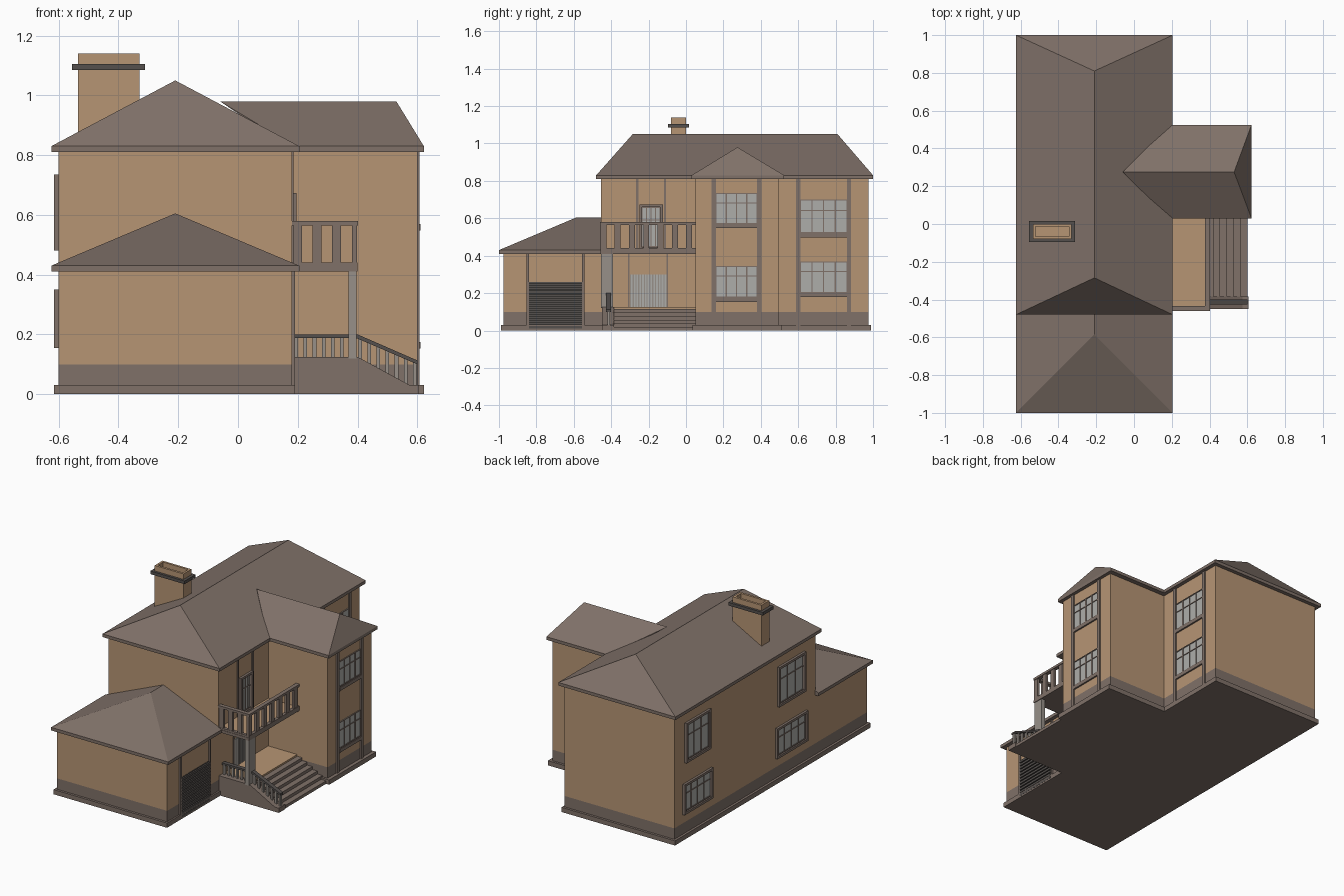
import bpy, bmesh
from mathutils import Vector

if "Cube" in bpy.data.objects:
    bpy.data.objects.remove(bpy.data.objects["Cube"])


def material(name, r, g, b):
    m = bpy.data.materials.new(name)
    m.diffuse_color = (r, g, b, 1)
    m.use_nodes = True
    m.node_tree.nodes["Principled BSDF"].inputs["Base Color"].default_value = m.diffuse_color
    return m


TAN = material("tan_wall", 0.47, 0.30, 0.175)
ROOF = material("brown_grey", 0.215, 0.165, 0.14)
STONE = material("light_stone", 0.31, 0.28, 0.25)
DARK = material("dark_grey", 0.09, 0.08, 0.075)
GLASS = material("pale_glass", 0.42, 0.42, 0.40)


def finish(name, bm, mat):
    bmesh.ops.recalc_face_normals(bm, faces=bm.faces)
    me = bpy.data.meshes.new(name)
    bm.to_mesh(me)
    bm.free()
    me.materials.append(mat)
    ob = bpy.data.objects.new(name, me)
    bpy.context.collection.objects.link(ob)
    return ob


def add_box(bm, x0, x1, y0, y1, z0, z1):
    vs = bmesh.ops.create_cube(bm, size=1)["verts"]
    bmesh.ops.scale(bm, vec=(x1 - x0, y1 - y0, z1 - z0), verts=vs)
    bmesh.ops.translate(bm, vec=((x0 + x1) / 2, (y0 + y1) / 2, (z0 + z1) / 2), verts=vs)


def boxes(name, mat, *items):
    bm = bmesh.new()
    for b in items:
        add_box(bm, *b)
    return finish(name, bm, mat)


def prism(name, mat, outline, y0, y1):
    """Extrude an x-z outline along y."""
    bm = bmesh.new()
    f = bm.faces.new([bm.verts.new((x, y0, z)) for x, z in outline])
    ext = bmesh.ops.extrude_face_region(bm, geom=[f])["geom"]
    bmesh.ops.translate(bm, vec=(0, y1 - y0, 0),
                        verts=[v for v in ext if isinstance(v, bmesh.types.BMVert)])
    return finish(name, bm, mat)


def hip_roof(name, x0, x1, y0, y1, z, ridge_a, ridge_b):
    """Eaves slab topped by slopes rising to the ridge line."""
    bm = bmesh.new()
    pts = [(x, y, h) for h in (z, z + 0.02)
           for x, y in ((x0, y0), (x1, y0), (x1, y1), (x0, y1))]
    for p in pts + [ridge_a, ridge_b]:
        bm.verts.new(p)
    bmesh.ops.convex_hull(bm, input=bm.verts)
    bmesh.ops.dissolve_limit(bm, angle_limit=0.01, verts=bm.verts, edges=bm.edges)
    return finish(name, bm, ROOF)


# Footprints: main block, side wing, garage, each with top of wall
rooms = {"main": (-0.6, 0.18, -0.455, 0.975, 0.815),
         "wing": (0.0, 0.6, 0.05, 0.495, 0.815),
         "garage": (-0.6, 0.18, -0.975, -0.455, 0.415)}
for n, (x0, x1, y0, y1, h) in rooms.items():
    boxes(n + "_walls", TAN, (x0, x1, y0, y1, 0.1, h))
    boxes(n + "_base_band", ROOF, (x0, x1, y0, y1, 0.03, 0.1))
boxes("plinth", ROOF, (-0.615, 0.19, -0.99, 0.99, 0, 0.03),
      (0.1, 0.622, 0.035, 0.51, 0, 0.03))

# Roofs
hip_roof("main_roof", -0.625, 0.205, -0.48, 1.0, 0.81,
         (-0.21, -0.285, 1.05), (-0.21, 0.81, 1.05))
hip_roof("wing_roof", 0.19, 0.622, 0.03, 0.525, 0.81,
         (-0.06, 0.275, 0.98), (0.53, 0.275, 0.98))
hip_roof("garage_roof", -0.625, 0.205, -1.0, -0.45, 0.41,
         (-0.21, -0.585, 0.605), (-0.21, -0.45, 0.605))

# Chimney with a sunken flue and a collar
bm = bmesh.new()
add_box(bm, -0.535, -0.33, -0.08, 0.0, 0.82, 1.14)
top = max(bm.faces, key=lambda f: f.calc_center_median().z)
bmesh.ops.inset_individual(bm, faces=[top], thickness=0.02)
ext = bmesh.ops.extrude_face_region(bm, geom=[top])["geom"]
bmesh.ops.translate(bm, vec=(0, 0, -0.05),
                    verts=[v for v in ext if isinstance(v, bmesh.types.BMVert)])
if top.is_valid:
    bm.faces.remove(top)
finish("chimney", bm, TAN)
boxes("chimney_collar", DARK, (-0.555, -0.535, -0.095, 0.015, 1.085, 1.105),
      (-0.33, -0.312, -0.095, 0.015, 1.085, 1.105),
      (-0.535, -0.33, -0.095, -0.08, 1.085, 1.105),
      (-0.535, -0.33, 0.0, 0.015, 1.085, 1.105))


def slab(x, s, depth, y0, y1, z0, z1):
    """Box lying on the wall plane x and facing direction s."""
    a, b = sorted((x - s * 0.005, x + s * depth))
    return (a, b, y0, y1, z0, z1)


def window(name, x, s, y0, y1, z0, z1, border=0.0, panes=4):
    boxes(name + "_glass", GLASS, slab(x, s, 0.002, y0, y1, z0, z1))
    step = (y1 - y0) / panes
    bars = [slab(x, s, 0.006, y0 + i * step - 0.003, y0 + i * step + 0.003, z0, z1)
            for i in range(panes + 1)]
    bars += [slab(x, s, 0.006, y0, y1, z - 0.003, z + 0.003)
             for z in (z0 + 0.003, z0 + (z1 - z0) * 0.68, z1 - 0.003)]
    boxes(name + "_bars", ROOF, *bars)
    if border:
        b = border
        boxes(name + "_frame", ROOF,
              slab(x, s, 0.015, y0 - b, y0, z0 - b, z1 + b),
              slab(x, s, 0.015, y1, y1 + b, z0 - b, z1 + b),
              slab(x, s, 0.015, y0, y1, z0 - b, z0),
              slab(x, s, 0.015, y0, y1, z1, z1 + b))


# Window bays on the right: two pilasters, two windows, bands under the windows
for n, x, y0, y1, zs in (("wing", 0.6, 0.16, 0.38, ((0.175, 0.345), (0.57, 0.735))),
                         ("rear", 0.18, 0.612, 0.86, ((0.2, 0.37), (0.52, 0.7)))):
    boxes(n + "_pilasters", ROOF, slab(x, 1, 0.008, y0 - 0.023, y0, 0.03, 0.815),
          slab(x, 1, 0.008, y1, y1 + 0.023, 0.03, 0.815))
    for i, (z0, z1) in enumerate(zs):
        window(f"{n}_window_{i}", x, 1, y0, y1, z0, z1)
        boxes(f"{n}_sill_{i}", ROOF, slab(x, 1, 0.01, y0, y1, z0 - 0.022, z0))

# Framed windows on the left wall
for n, y0, y1 in (("left_rear", 0.6, 0.89), ("left_front", -0.36, -0.05)):
    window(n + "_lower", -0.6, -1, y0 + 0.015, y1 - 0.015, 0.17, 0.335, 0.015)
    window(n + "_upper", -0.6, -1, y0 + 0.035, y1 - 0.035, 0.495, 0.72, 0.015, 3)

# Garage door: slats between slim posts
boxes("garage_door_panel", DARK, slab(0.18, 1, 0.002, -0.84, -0.555, 0.03, 0.26))
boxes("garage_door_slats", DARK, *[slab(0.18, 1, 0.011, -0.84, -0.555,
                                        0.01 + i * 0.021, 0.024 + i * 0.021) for i in range(12)])
boxes("garage_door_posts", ROOF, *[slab(0.18, 1, 0.01, y - 0.006, y + 0.006, 0.03, 0.415)
                                   for y in (-0.846, -0.549)])

# Porch door and balcony door
boxes("porch_door", GLASS, slab(0.18, 1, 0.004, -0.3, -0.105, 0.125, 0.3))
boxes("porch_door_ribs", STONE, *[slab(0.18, 1, 0.007, -0.3 + i * 0.0149, -0.294 + i * 0.0149,
                                       0.125, 0.3) for i in range(14)])
boxes("entrance_strips", ROOF, slab(0.18, 1, 0.006, -0.31, -0.302, 0.125, 0.41),
      slab(0.18, 1, 0.006, -0.105, -0.097, 0.125, 0.41),
      slab(0.18, 1, 0.006, -0.267, -0.255, 0.43, 0.81),
      slab(0.18, 1, 0.006, -0.118, -0.106, 0.43, 0.81))
window("balcony_door", 0.18, 1, -0.235, -0.138, 0.445, 0.66, 0.014, 4)

# Porch floor, stairs and sloping side wall
boxes("porch_body", ROOF, (0.17, 0.38, -0.45, 0.05, 0, 0.118))
boxes("porch_floor", TAN, (0.17, 0.385, -0.4, 0.05, 0.11, 0.125))
boxes("stairs", ROOF, *[(0.37, 0.60 - i * 0.036, -0.39, 0.05, i * 0.019, (i + 1) * 0.019)
                        for i in range(6)])
prism("stair_side_wall", ROOF,
      [(0.18, 0), (0.605, 0), (0.605, 0.03), (0.575, 0.03), (0.4, 0.125), (0.18, 0.125)],
      -0.45, -0.385)

# Porch handrail following the stairs
prism("porch_handrail", DARK, [(0.185, 0.188), (0.395, 0.188), (0.6, 0.1),
                               (0.6, 0.113), (0.4, 0.2), (0.185, 0.2)], -0.427, -0.4)
posts = []
for i in range(14):
    x = 0.195 + i * 0.0305
    drop = max(0, x - 0.4)
    posts.append((x - 0.006, x + 0.006, -0.421, -0.406,
                  max(0.028, 0.12 - drop * 0.54), 0.192 - drop * 0.43))
boxes("porch_balusters", STONE, *posts)

# Balcony slab, support column, rails and balusters
boxes("balcony_slab", ROOF, (0.17, 0.4, -0.46, 0.05, 0.41, 0.428))
boxes("balcony_floor", TAN, (0.17, 0.38, -0.435, 0.05, 0.42, 0.431))
boxes("balcony_column", STONE, (0.37, 0.396, -0.455, -0.39, 0.12, 0.412))
boxes("balcony_rails", ROOF, (0.376, 0.402, -0.46, 0.05, 0.565, 0.58),
      (0.18, 0.376, -0.46, -0.434, 0.565, 0.58),
      (0.379, 0.4, -0.458, 0.05, 0.428, 0.44),
      (0.18, 0.379, -0.458, -0.437, 0.428, 0.44))
boxes("balcony_balusters", ROOF,
      *[(0.381, 0.398, y - 0.016, y + 0.016, 0.43, 0.57)
        for y in [-0.442 + i * 0.0765 for i in range(7)]],
      *[(x - 0.015, x + 0.015, -0.456, -0.439, 0.43, 0.57) for x in (0.2, 0.265, 0.33)])
